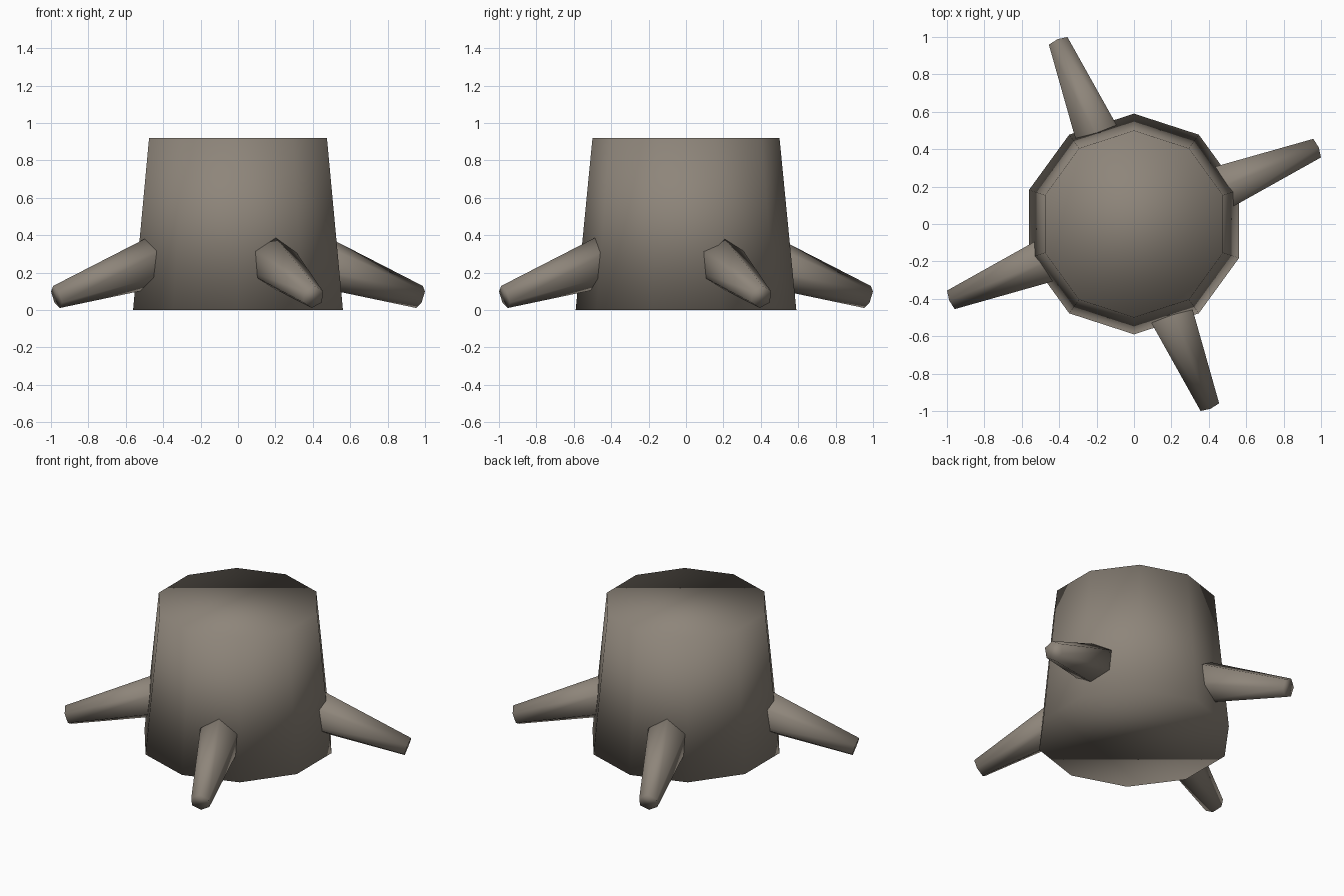
import bpy, bmesh, math
from mathutils import Matrix, Vector

if "Cube" in bpy.data.objects:
    bpy.data.objects.remove(bpy.data.objects["Cube"])

bark = bpy.data.materials.new("bark")
bark.diffuse_color = (0.27, 0.235, 0.195, 1)
bark.use_nodes = True
bark.node_tree.nodes["Principled BSDF"].inputs["Base Color"].default_value = bark.diffuse_color


def frustum(name, sides, start, end, r_start, r_end):
    """Smooth tapered prism between two points, with a corner pointing up its local y."""
    axis = (end - start).normalized()
    hint = Vector((0, 0, 1)) if abs(axis.z) < 0.9 else Vector((0, 1, 0))
    side = hint.cross(axis).normalized()
    up = axis.cross(side)
    bm = bmesh.new()
    rings = []
    for centre, r in ((start, r_start), (end, r_end)):
        ring = []
        for i in range(sides):
            a = 2 * math.pi * i / sides
            ring.append(bm.verts.new(centre + r * (math.cos(a) * up + math.sin(a) * side)))
        rings.append(ring)
    low, high = rings
    for i in range(sides):
        j = (i + 1) % sides
        bm.faces.new((low[i], low[j], high[j], high[i]))
    bm.faces.new(low)
    bm.faces.new(high)
    bmesh.ops.recalc_face_normals(bm, faces=bm.faces)
    for f in bm.faces:
        f.smooth = True
    mesh = bpy.data.meshes.new(name)
    bm.to_mesh(mesh)
    bm.free()
    mesh.materials.append(bark)
    obj = bpy.data.objects.new(name, mesh)
    bpy.context.collection.objects.link(obj)
    return obj


# Ten-sided trunk, wider at the ground
frustum("trunk", 10, Vector((0, 0, 0)), Vector((0, 0, 0.92)), 0.59, 0.50)

# Four hexagonal roots sloping down and outward
for k in range(4):
    turn = Matrix.Rotation(math.radians(22.5 + 90 * k), 3, 'Z')
    frustum("root_%d" % (k + 1), 6, turn @ Vector((0.35, 0, 0.30)),
            turn @ Vector((1.05, 0, 0.07)), 0.155, 0.062)
